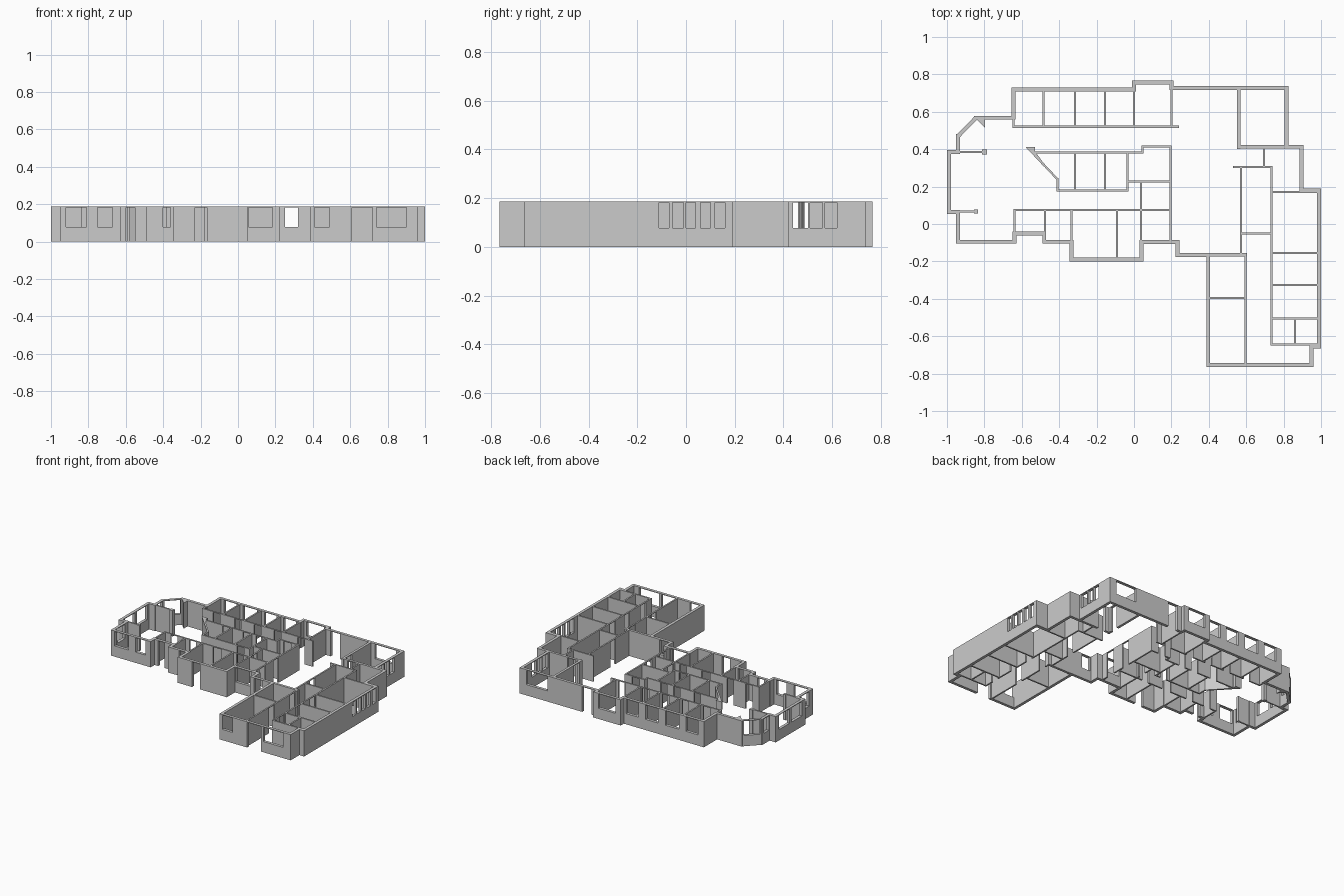
import bpy, bmesh
from mathutils import Vector

H, SILL, HEAD = 0.187, 0.078, 0.182


def prism(bm, pts, z0, z1):
    low = [bm.verts.new((p[0], p[1], z0)) for p in pts]
    top = [bm.verts.new((p[0], p[1], z1)) for p in pts]
    n = len(pts)
    bm.faces.new(low[::-1])
    bm.faces.new(top)
    for i in range(n):
        j = (i + 1) % n
        bm.faces.new((low[i], low[j], top[j], top[i]))


def wall(bm, a, b, t, windows=(), doors=()):
    """Straight wall; openings are given along its main axis."""
    a, b = Vector(a), Vector(b)
    axis = 0 if abs(b.x - a.x) >= abs(b.y - a.y) else 1
    if a[axis] > b[axis]:
        a, b = b, a
    d = (b - a).normalized()
    side = Vector((-d.y, d.x)) * t / 2
    ext = t / 2 if min(abs(d.x), abs(d.y)) < .01 else t / 5   # shorter ends on slanted walls
    a0, b0 = a - d * ext, b + d * ext

    def block(s, e, z0, z1):
        p = a + d * ((s - a[axis]) / d[axis])
        q = a + d * ((e - a[axis]) / d[axis])
        prism(bm, [p - side, q - side, q + side, p + side], z0, z1)

    cuts = sorted([(s, e, SILL) for s, e in windows] + [(s, e, 0) for s, e in doors])
    pos = a0[axis]
    for s, e, sill in cuts:
        block(pos, s, 0, H)
        if sill:
            block(s, e, 0, sill)
        block(s, e, HEAD, H)
        pos = e
    block(pos, b0[axis], 0, H)


def finish(bm, name):
    bmesh.ops.recalc_face_normals(bm, faces=bm.faces)
    me = bpy.data.meshes.new(name)
    bm.to_mesh(me)
    bm.free()
    ob = bpy.data.objects.new(name, me)
    bpy.context.collection.objects.link(ob)


# Outer walls, followed around the building; openings keyed by segment number
path = [(-.645, .72), (0, .72), (0, .756), (.2, .756), (.2, .727), (.815, .727),
        (.815, .413), (.895, .413), (.895, .18), (.988, .18), (.988, -.655),
        (.95, -.655), (.95, -.755), (.397, -.755), (.397, -.165), (.232, -.165),
        (.232, -.097), (.04, -.097), (.04, -.19), (-.335, -.19), (-.335, -.095),
        (-.48, -.095), (-.48, -.05), (-.64, -.05), (-.64, -.095), (-.94, -.095),
        (-.94, .065), (-.989, .065), (-.989, .385), (-.94, .385), (-.94, .47),
        (-.845, .568), (-.645, .568)]
win = {0: [(-.61, -.51), (-.455, -.345), (-.285, -.185), (-.13, -.03)],
       2: [(.03, .17)], 4: [(.60, .77)],
       5: [(.44, .50), (.51, .56), (.57, .62)],
       9: [(-.11, -.07), (-.055, -.01), (.0, .04), (.06, .10), (.12, .16)],
       12: [(.41, .49), (.74, .90)], 14: [(.25, .32)], 16: [(.055, .185)],
       20: [(-.40, -.36)], 24: [(-.92, -.81), (-.75, -.67)],
       25: [(-.06, .03)], 27: [(.095, .215), (.235, .355)],
       29: [(.405, .46)], 30: [(.48, .558)]}
door = {4: [(.245, .32)], 12: [(.61, .72)], 18: [(-.23, -.165)], 22: [(-.60, -.55)]}
bm = bmesh.new()
for i, p in enumerate(path):
    wall(bm, p, path[(i + 1) % len(path)], .021, win.get(i, ()), door.get(i, ()))
finish(bm, "outer_walls")

# Partition walls
bm = bmesh.new()


def across(y, x0, x1, doors=(), t=.011):
    wall(bm, (x0, y), (x1, y), t, (), doors)


def along(x, y0, y1, doors=(), t=.011):
    wall(bm, (x, y0), (x, y1), t, (), doors)


# north row of rooms
across(.52, -.645, .235, [(s, s + .055) for s in (-.56, -.39, -.23, -.07, .12)])
for x in (-.485, -.315, -.155, 0, .2):
    along(x, .52, .72)
along(-.645, .52, .568)
# central block
across(.382, -.53, .045, [(-.39, -.335), (-.225, -.17), (-.12, -.065)])
wall(bm, (-.565, .405), (-.41, .24), .011)
along(-.41, .18, .24)
across(.18, -.41, -.035, [(-.13, -.075)])
for x in (-.315, -.155, -.035):
    along(x, .18, .382)
across(.228, -.035, .195)
along(.045, .382, .415)
across(.415, .045, .195, [(.08, .14)])
along(.195, -.095, .415, [(.12, .18), (-.04, .03)])
# south row of rooms
along(.038, -.19, .228, [(.10, .16)])
across(.075, -.64, .195, [(-.59, -.535), (-.44, -.385), (-.25, -.18), (-.06, -.005)])
along(-.64, -.05, .075)
along(-.475, -.095, .075)
along(-.335, -.095, .075)
along(-.09, -.19, .075)
# north-east room and hall
along(.56, .41, .72, [(.44, .50)], .018)
across(.413, .56, .815, [(.60, .66)], .018)
across(.305, .535, .73)
along(.695, .305, .41)
along(.573, -.165, .305, [(.0, .06)])
across(-.05, .573, .735)
across(-.165, .40, .595, (), .018)
# east wing
along(.735, -.645, .305, [(-.23, -.17), (-.39, -.335), (-.58, -.52)])
for y in (.17, -.155, -.325, -.505, -.645):
    across(y, .735, .985)
along(.86, -.645, -.505)
along(.595, -.755, -.165, [(-.26, -.20), (-.5, -.44)])
across(-.395, .40, .595)
finish(bm, "partition_walls")

# Stub walls with posts, and corner wedges
bm = bmesh.new()
for x0, x1, y, r in ((-.94, -.80, .385, .013), (-.94, -.845, .067, .01)):
    wall(bm, (x0, y), (x1, y), .011)
    prism(bm, [(x1 - r, y - r), (x1 + r, y - r), (x1 + r, y + r), (x1 - r, y + r)], 0, H)
prism(bm, [(-.845, .562), (-.797, .514), (-.797, .562)], 0, H)
prism(bm, [(-.58, .412), (-.48, .305), (-.48, .32), (-.53, .39), (-.53, .412)], 0, H)
finish(bm, "posts_and_wedges")
